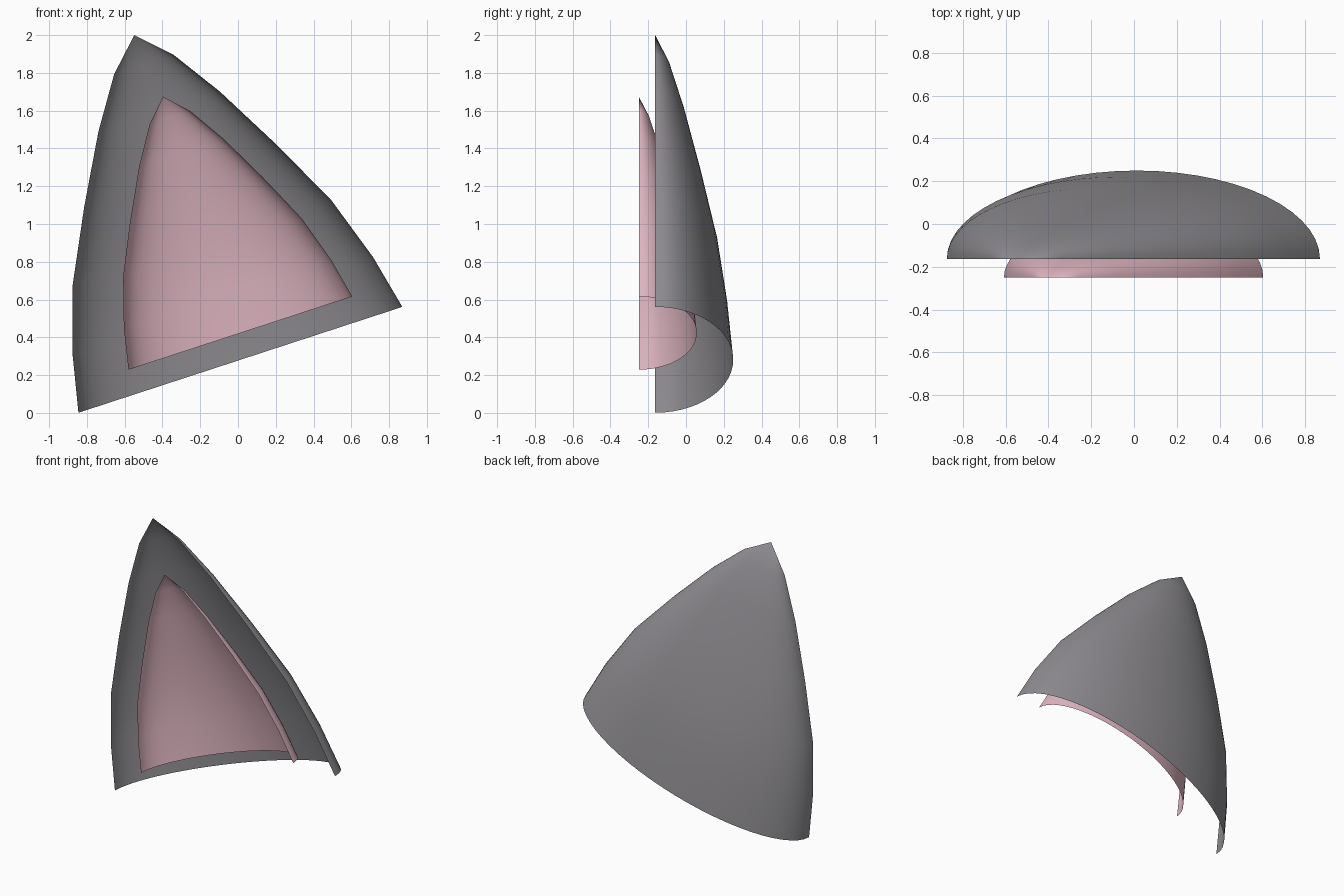
import bpy, bmesh
from math import sin, cos, pi, radians

if "Cube" in bpy.data.objects:
    bpy.data.objects.remove(bpy.data.objects["Cube"])

TILT = radians(18.1)
SEGMENTS = 28
# (height, width scale) of the curved rim, base to just below the tip
PROFILE = [(0, 1), (0.166, 0.927), (0.362, 0.798), (0.567, 0.593),
           (0.765, 0.375), (0.91, 0.183)]


def material(name, color):
    mat = bpy.data.materials.new(name)
    mat.diffuse_color = (*color, 1)
    mat.use_nodes = True
    mat.node_tree.nodes["Principled BSDF"].inputs["Base Color"].default_value = mat.diffuse_color
    return mat


def ear_shell(name, base, half_width, depth, height, mat):
    """Open half-elliptical shell tapering to a tip, leaning to the left."""
    bm = bmesh.new()
    rings = []
    for h, s in PROFILE:
        rings.append([bm.verts.new((-half_width * s * cos(pi * i / SEGMENTS),
                                    depth * s * sin(pi * i / SEGMENTS),
                                    height * h))
                      for i in range(SEGMENTS + 1)])
    tip = bm.verts.new((0, 0, height))
    for low, high in zip(rings, rings[1:]):
        for i in range(SEGMENTS):
            bm.faces.new((low[i + 1], low[i], high[i], high[i + 1]))
    for i in range(SEGMENTS):
        bm.faces.new((rings[-1][i + 1], rings[-1][i], tip))
    for f in bm.faces:
        f.smooth = True
    mesh = bpy.data.meshes.new(name)
    bm.to_mesh(mesh)
    bm.free()
    mesh.materials.append(mat)
    obj = bpy.data.objects.new(name, mesh)
    obj.location = base
    obj.rotation_euler.y = -TILT
    bpy.context.collection.objects.link(obj)
    return obj


# Outer fur shell and the smaller lining set forward inside it
ear_shell("outer_ear", (0.0125, -0.163, 0.281), 0.902, 0.413, 1.808,
          material("fur_grey", (0.29, 0.28, 0.3)))
ear_shell("inner_ear", (0.0125, -0.25, 0.4225), 0.623, 0.307, 1.317,
          material("lining_pink", (0.79, 0.5, 0.57)))
